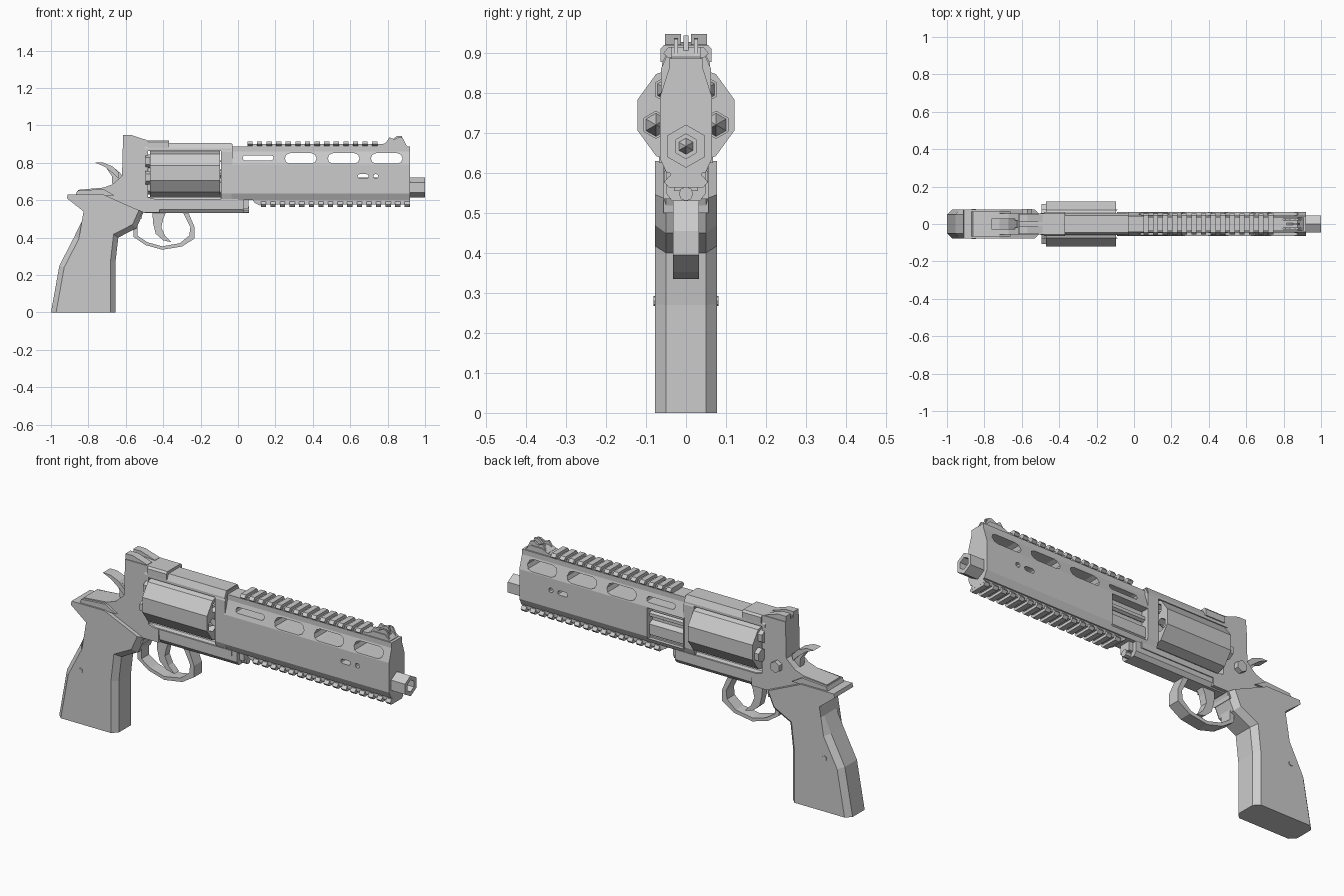
import bpy, bmesh, math
from mathutils import Vector

if "Cube" in bpy.data.objects:
    bpy.data.objects.remove(bpy.data.objects["Cube"])


def prisms(name, polys, axis, a, b, bevel=None):
    """Extrude polygons along an axis: 'y' takes (x, z) points, 'x' takes (y, z) points."""
    bm = bmesh.new()
    for poly in polys:
        def ring(t):
            return [bm.verts.new((p, t, q) if axis == 'y' else (t, p, q)) for p, q in poly]
        r0, r1 = ring(a), ring(b)
        bm.faces.new(r0)
        bm.faces.new(r1[::-1])
        n = len(poly)
        for i in range(n):
            bm.faces.new((r0[i], r1[i], r1[(i + 1) % n], r0[(i + 1) % n]))
    bmesh.ops.recalc_face_normals(bm, faces=bm.faces)
    if bevel:
        width, test = bevel
        edges = [e for e in bm.edges if test((e.verts[0].co + e.verts[1].co) / 2)
                 and abs(e.verts[0].co.y - e.verts[1].co.y) < 1e-6]
        bmesh.ops.bevel(bm, geom=edges, offset=width, segments=1, affect='EDGES', profile=0.5)
    me = bpy.data.meshes.new(name)
    bm.to_mesh(me)
    bm.free()
    ob = bpy.data.objects.new(name, me)
    bpy.context.collection.objects.link(ob)
    return ob


def box(name, x0, x1, y0, y1, z0, z1):
    return prisms(name, [[(x0, z0), (x1, z0), (x1, z1), (x0, z1)]], 'y', y0, y1)


def sym(half):
    return half + [(-y, z) for y, z in reversed(half)]


def ngon(cy, cz, r, n, start=90):
    return [(cy + r * math.cos(math.radians(start + 360 * i / n)),
             cz + r * math.sin(math.radians(start + 360 * i / n))) for i in range(n)]


def capsule(x0, x1, z0, z1, k=4):
    r, cz = (z1 - z0) / 2, (z0 + z1) / 2
    arc = [(math.sin(math.pi * i / k) * r, math.cos(math.pi * i / k) * r) for i in range(k + 1)]
    return [(x1 - r + s, cz + c) for s, c in arc] + [(x0 + r - s, cz - c) for s, c in arc]


def cut(target, cutter):
    m = target.modifiers.new("cut", 'BOOLEAN')
    m.operation, m.solver, m.object = 'DIFFERENCE', 'EXACT', cutter
    cutter.hide_render = True
    cutter.hide_set(True)


def cone(name, x0, x1, cy, cz, r):
    bm = bmesh.new()
    base = [bm.verts.new((x0, y, z)) for y, z in ngon(cy, cz, r, 6)]
    tip = bm.verts.new((x1, cy, cz))
    bm.faces.new(base)
    for i in range(6):
        bm.faces.new((base[i], base[(i + 1) % 6], tip))
    bmesh.ops.recalc_face_normals(bm, faces=bm.faces)
    me = bpy.data.meshes.new(name)
    bm.to_mesh(me)
    bm.free()
    bpy.context.collection.objects.link(bpy.data.objects.new(name, me))


BORE = 0.667   # barrel height
CYL = 0.745    # cylinder axis height

# Grip with chamfered front and back edges
prisms("grip", [[(-1, 0), (-.655, 0), (-.655, .27), (-.64, .40), (-.543, .45), (-.505, .535),
                 (-.72, .63), (-.91, .63), (-.915, .61), (-.826, .54), (-.835, .487),
                 (-.875, .405), (-.955, .25)]], 'y', -.077, .077,
       bevel=(.027, lambda c: .01 < c.z < .5))
prisms("grip_pin", [capsule(-.87, -.845, .268, .293)], 'y', -.081, .081)

# Frame: rear body, lower beam, front post and top strap
prisms("rear_frame", [[(-.62, .73), (-.615, .92), (-.48, .92), (-.48, .615), (-.42, .60),
                       (-.42, .535), (-.51, .535), (-.515, .50), (-.72, .60), (-.865, .62),
                       (-.855, .655), (-.72, .667), (-.67, .685)]], 'y', -.056, .056)
prisms("backstrap_plate", [[(-.87, .625), (-.86, .65), (-.72, .66), (-.66, .625)]],
       'y', -.068, .068)
prisms("lower_beam", [sym([(.035, .53), (.05, .55), (.05, .60), (.04, .618)])], 'x', -.5, .03)
prisms("lower_beam_side", [sym([(.055, .575), (.055, .605)])], 'x', -.5, .0)
prisms("front_post", [sym([(.05, .60), (.063, .635), (.063, .86), (.045, .90)])],
       'x', -.09, -.03)
prisms("top_strap", [sym([(.06, .862), (.06, .875), (.045, .906)])], 'x', -.5, -.035)
prisms("strap_block", [sym([(.064, .878), (.064, .91), (.055, .92)])], 'x', -.48, -.37)
prisms("crane_pin", [ngon(0, .548, .018, 8)], 'x', .02, .06)
prisms("crane_foot", [sym([(.03, .555), (.03, .60)])], 'x', .02, .055)
prisms("release_latch", [ngon(-.57, .68, .03, 6)], 'y', .05, .08)

# Ten-sided cylinder with five chambers
cyl = prisms("cylinder", [ngon(0, CYL, .127, 10)], 'x', -.47, -.095)
spots = [ngon(0, CYL, .079, 5, -90)[i] for i in range(5)]
cut(cyl, prisms("chamber_cutter", [ngon(y, z, .034, 6) for y, z in spots], 'x', -.16, -.05))
for y, z in spots:
    cone("bullet", -.158, -.085, y, z, .029)
prisms("cartridge_rims", [ngon(y, z, .036, 6) for y, z in spots], 'x', -.495, -.465)
prisms("ratchet", [ngon(0, CYL, .035, 10)], 'x', -.5, -.465)
prisms("cylinder_axle", [ngon(0, CYL, .02, 8)], 'x', -.1, -.03)

# Barrel, with a hexagonal muzzle
barrel = prisms("barrel", [ngon(0, BORE, .054, 6)], 'x', -.095, 1.0)
cut(barrel, prisms("bore_cutter", [ngon(0, BORE, .031, 6)], 'x', .90, 1.1))
cone("bore_end", .901, .96, 0, BORE, .03)

# Barrel shroud with side slots and an opening on the left rear
shroud = prisms("barrel_shroud", [sym([(.048, .60), (.065, .635), (.065, .79), (.043, .86),
                                       (.043, .887)])], 'x', -.035, .92)
slots = [capsule(x, x + .17, .795, .851) for x in (.25, .48, .71)]
slots += [capsule(.025, .19, .812, .84), capsule(.64, .698, .716, .739),
          capsule(.724, .75, .715, .74)]
cut(shroud, prisms("slot_cutter", slots, 'y', -.2, .2))
cut(shroud, box("opening_cutter", -.028, .18, .022, .2, .622, .785))
prisms("ejector_guide", [ngon(.03, .742, .016, 6)], 'x', -.03, .19)
prisms("ejector_bar", [sym([(.04, .603), (.04, .63)])], 'x', -.03, .19)

# Top and bottom accessory rails with repeated teeth
PITCH = .0513
prisms("top_rail_base", [sym([(.036, .88), (.036, .899)])], 'x', .05, .78)
prisms("bottom_rail_base", [sym([(.04, .578), (.04, .605)])], 'x', .11, .92)
for i in range(14):
    x = .05 + i * PITCH
    prisms("top_rail_tooth", [sym([(.045, .889), (.057, .899), (.045, .914)])], 'x', x, x + .028)
for i in range(16):
    x = .122 + i * PITCH
    prisms("bottom_rail_tooth", [sym([(.043, .564), (.055, .577), (.043, .592)])],
           'x', x, x + .028)
prisms("rail_stop", [[(.075, .605), (.09, .585), (.12, .57), (.13, .605)]], 'y', -.04, .04)

# Front and rear sights
prisms("front_sight_base", [[(.77, .88), (.775, .9), (.81, .915), (.875, .915), (.905, .89),
                             (.905, .88)]], 'y', -.036, .036)
prisms("front_sight_blade", [[(.81, .91), (.85, .944), (.875, .944), (.885, .905)]],
       'y', -.006, .006)
for s in (-1, 1):
    prisms("front_sight_ear", [[(.785, .90), (.81, .936), (.835, .925), (.86, .938),
                                (.88, .935), (.9, .895)]], 'y', s * .02, s * .03)
    prisms("rear_sight_wing", [[(-.615, .915), (-.615, .948), (-.57, .948), (-.49, .922),
                                (-.49, .915)]], 'y', s * .012, s * .052)
prisms("rear_sight_base", [[(-.61, .91), (-.61, .928), (-.49, .92), (-.49, .91)]],
       'y', -.045, .045)

# Hammer: thin body and a wide curved spur
prisms("hammer_body", [[(-.67, .66), (-.675, .73), (-.70, .765), (-.665, .775), (-.63, .745),
                        (-.6, .70), (-.6, .66)]], 'y', -.018, .018)
prisms("hammer_spur", [[(-.762, .80), (-.72, .80), (-.67, .78), (-.635, .745), (-.64, .715),
                        (-.67, .745), (-.715, .78)]], 'y', -.03, .03)

# Trigger and trigger guard
prisms("trigger", [[(-.457, .545), (-.455, .48), (-.44, .42), (-.40, .385), (-.355, .375),
                    (-.39, .41), (-.41, .455), (-.40, .50), (-.38, .545)]], 'y', -.02, .02)
prisms("trigger_guard", [[(-.56, .47), (-.56, .405), (-.495, .36), (-.405, .335), (-.30, .352),
                          (-.232, .395), (-.232, .455), (-.27, .545), (-.30, .545),
                          (-.255, .455), (-.26, .412), (-.31, .37), (-.405, .353),
                          (-.485, .375), (-.537, .41), (-.537, .47)]], 'y', -.032, .032)
